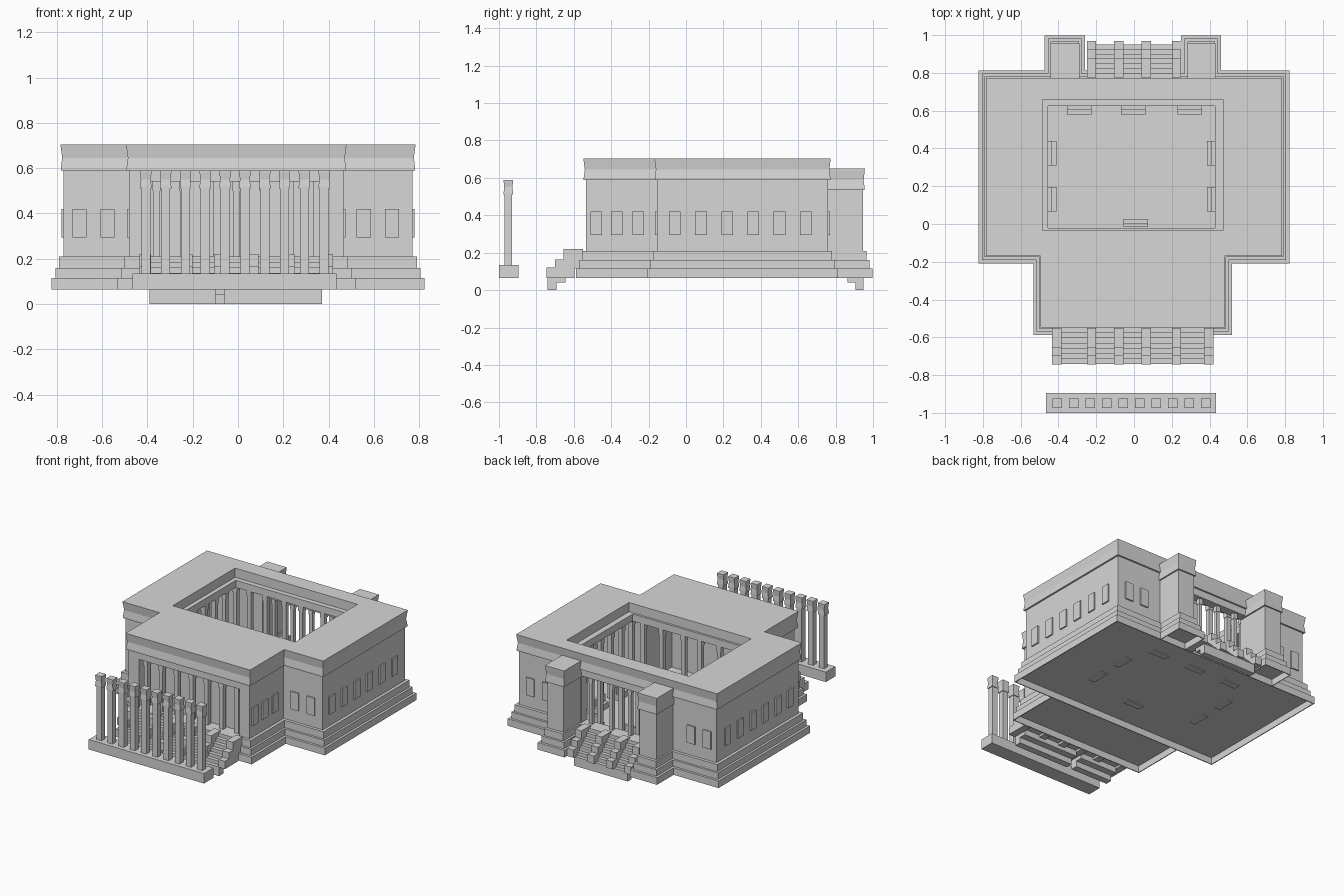
import bpy, bmesh

cube = bpy.data.objects.get("Cube")
if cube:
    bpy.data.objects.remove(cube, do_unlink=True)

stone = bpy.data.materials.new("grey stone")
stone.use_nodes = True
GREY = (0.68, 0.68, 0.68, 1)
stone.diffuse_color = GREY
stone.node_tree.nodes["Principled BSDF"].inputs["Base Color"].default_value = GREY


def finish(name, bm):
    bmesh.ops.recalc_face_normals(bm, faces=bm.faces)
    me = bpy.data.meshes.new(name)
    bm.to_mesh(me)
    bm.free()
    me.materials.append(stone)
    ob = bpy.data.objects.new(name, me)
    bpy.context.collection.objects.link(ob)
    return ob


def stack(name, outline, levels):
    """Solid through a list of (offset, z) outlines."""
    bm = bmesh.new()
    rings = [[bm.verts.new((x, y, z)) for x, y in outline(o)] for o, z in levels]
    n = len(rings[0])
    for a, b in zip(rings, rings[1:]):
        for i in range(n):
            j = (i + 1) % n
            bm.faces.new((a[i], a[j], b[j], b[i]))
    bm.faces.new(rings[0])
    bm.faces.new(rings[-1])
    return finish(name, bm)


def rect(x0, x1, y0, y1):
    return lambda o: [(x0 - o, y0 - o), (x1 + o, y0 - o), (x1 + o, y1 + o), (x0 - o, y1 + o)]


def box(name, x0, x1, y0, y1, z0, z1):
    return stack(name, rect(x0, x1, y0, y1), [(0, z0), (0, z1)])


def cut(ob, *bounds):
    cutter = box("cutter", *bounds)
    mod = ob.modifiers.new("cut", "BOOLEAN")
    mod.operation, mod.solver, mod.object = "DIFFERENCE", "EXACT", cutter
    bpy.context.view_layer.objects.active = ob
    bpy.ops.object.modifier_apply(modifier=mod.name)
    bpy.data.objects.remove(cutter, do_unlink=True)


def extrude_yz(name, x0, x1, profile):
    bm = bmesh.new()
    a = [bm.verts.new((x0, y, z)) for y, z in profile]
    b = [bm.verts.new((x1, y, z)) for y, z in profile]
    for i in range(len(a)):
        j = (i + 1) % len(a)
        bm.faces.new((a[i], a[j], b[j], b[i]))
    bm.faces.new(a)
    bm.faces.new(b)
    return finish(name, bm)


def plan(o):
    """T-shaped wall line of the building, grown by o."""
    return [(-0.48 - o, -0.535 - o), (0.465 + o, -0.535 - o), (0.465 + o, -0.155 - o),
            (0.77 + o, -0.155 - o), (0.77 + o, 0.76 + o), (-0.77 - o, 0.76 + o),
            (-0.77 - o, -0.155 - o), (-0.48 - o, -0.155 - o)]


TIERS = [(0.053, 0.065), (0.053, 0.115), (0.036, 0.115), (0.036, 0.16), (0.021, 0.16), (0.021, 0.21)]
UNDER, FLOOR, SILL, EAVE = 0.112, 0.12, 0.21, 0.59

# Stepped base and walls with inner hall, shallow front porch and back opening
base = stack("stepped_base", plan, TIERS)
walls = stack("walls", plan, [(0, SILL), (0, EAVE)])
for part in (base, walls):
    cut(part, -0.71, 0.71, -0.10, 0.70, FLOOR, 0.7)
    cut(part, -0.42, 0.405, -0.42, -0.05, FLOOR, 0.7)
cut(walls, -0.40, 0.385, -0.7, -0.47, 0.1, 0.54)
cut(walls, -0.30, 0.285, 0.65, 0.9, 0.1, 0.54)

# Hollow underside behind a thin rim, with a rib between wing and hall
cut(base, -0.817, 0.817, -0.202, 0.807, 0, UNDER)
cut(base, -0.527, 0.512, -0.582, -0.208, 0, UNDER)

# Roof with a waisted cornice and an open court with a ledge
roof = stack("roof", plan, [(0.012, EAVE), (0.012, 0.60), (0.006, 0.645), (0.012, 0.69), (0.014, 0.705)])
cut(roof, -0.485, 0.47, -0.035, 0.66, 0.64, 0.8)
cut(roof, -0.455, 0.43, -0.02, 0.625, 0.5, 0.8)

# Back towers on hollow bases
for side, x0, x1 in (("right", -0.43, -0.30), ("left", 0.293, 0.42)):
    foot = rect(x0, x1, 0.72, 0.945)
    plinth = stack(side + "_tower_base", rect(x0 + 0.01, x1 - 0.013, 0.72, 0.945), TIERS)
    cut(plinth, x0 - 0.1, x1 + 0.1, 0.6, 0.81, 0, UNDER)
    cut(plinth, x0 - 0.038, x1 + 0.035, 0.813, 0.992, 0, UNDER)
    stack(side + "_tower_shaft", foot, [(0, SILL), (0, 0.55)])
    stack(side + "_tower_cap", foot, [(0.01, 0.535), (0.01, 0.545), (0.005, 0.59),
                                      (0.01, 0.635), (0.011, 0.65)])


# Columns
def column(name, x, y, z0, z1, r=0.015):
    stack(name, rect(x, x, y, y), [(r, z0), (r, z1 - 0.04), (r + 0.003, z1 - 0.04), (r + 0.003, z1)])


RIBS = [-0.41, -0.225, -0.08, 0.065, 0.225, 0.395]
for x in RIBS[1:5]:
    column("back_column", x, 0.73, SILL, 0.54, 0.012)
for i in range(7):
    column("porch_column", -0.36 + i * 0.118, -0.50, SILL, 0.54)
for x in (-0.47, -0.36, -0.235, -0.085, 0.045, 0.215, 0.36, 0.454):
    for y in (-0.045, 0.65):
        column("court_column", x, y, FLOOR, EAVE)
for i in range(1, 6):
    for x in (-0.475, 0.455):
        column("court_column", x, -0.045 + i * 0.116, FLOOR, EAVE)

# Free-standing colonnade
box("colonnade_base", -0.465, 0.435, -1.0, -0.895, 0.065, 0.135)
for i in range(10):
    x = -0.407 + i * 0.0875
    box("colonnade_column", x - 0.02, x + 0.02, -0.97, -0.93, 0.135, 0.53)
    stack("colonnade_cap", rect(x, x, -0.95, -0.95), [(0.025, 0.51), (0.025, 0.52), (0.022, 0.55),
                                                      (0.025, 0.58), (0.025, EAVE)])


# Stairs with stepped cheek blocks
def stairs(side, toe, outer, inner, spans, ribs):
    n, first = 7, 0.065
    run, rise = (inner - toe) / n, (SILL - first) / (n - 1)
    top, under, z = [], [(inner, 0.12)], 0
    for i in range(n):
        top.append((toe + i * run, z))
        z = first + i * rise
        top.append((toe + i * run, z))
    top.append((inner, SILL))
    for i in range(3, 0, -1):
        y = toe + i * (inner - toe) / 4
        under += [(y, i * 0.04), (y, (i - 1) * 0.04)]
    for x0, x1 in spans:
        extrude_yz(side + "_stairs", x0, x1, top + under)
    d = 0.045 if inner > outer else -0.045
    blocks = [(outer, 0.065), (outer, 0.12), (outer + d, 0.12), (outer + d, 0.165),
              (outer + 2 * d, 0.165), (outer + 2 * d, 0.22), (inner, 0.22), (inner, 0.115),
              (inner - d, 0.115), (inner - d, 0.065)]
    for x in ribs:
        extrude_yz(side + "_stair_cheek", x - 0.025, x + 0.025, blocks)


stairs("front", -0.74, -0.745, -0.55, [(-0.39, -0.10), (-0.06, 0.37)], RIBS)
stairs("back", 0.95, 0.97, 0.775, [(-0.21, 0.21)], RIBS[1:5])

# Windows as thin raised plates
W, T = 0.031, 0.0095
for sx in (-1, 1):
    for y in [-0.06 + i * 0.14 for i in range(6)]:
        x = sx * 0.77
        box("side_window", x - T, x + T, y - W, y + W, 0.295, 0.42)
    for y in (-0.48, -0.37, -0.255):
        x = -0.0075 + sx * 0.4725
        box("wing_window", x - T, x + T, y - W, y + W, 0.295, 0.42)
    for x in (sx * 0.565 - 0.01, sx * 0.69 - 0.01):
        for y in (-0.155, 0.76):
            box("end_window", x - W, x + W, y - T, y + T, 0.295, 0.42)


# Court benches with a backrest, set through the floor
def bench(x, y, dx, dy):
    w, d = (0.065, 0.022) if dy else (0.022, 0.065)
    box("bench_seat", x - w, x + w, y - d, y + d, 0.105, 0.16)
    bx, by = x + dx * 0.012, y + dy * 0.012
    w, d = (0.065, 0.01) if dy else (0.01, 0.065)
    box("bench_back", bx - w, bx + w, by - d, by + d, 0.16, 0.21)


for x in (-0.29, -0.005, 0.295):
    bench(x, 0.602, 0, 1)
for y in (0.375, 0.13):
    bench(-0.433, y, -1, 0)
    bench(0.408, y, 1, 0)
bench(0.01, 0.005, 0, -1)
